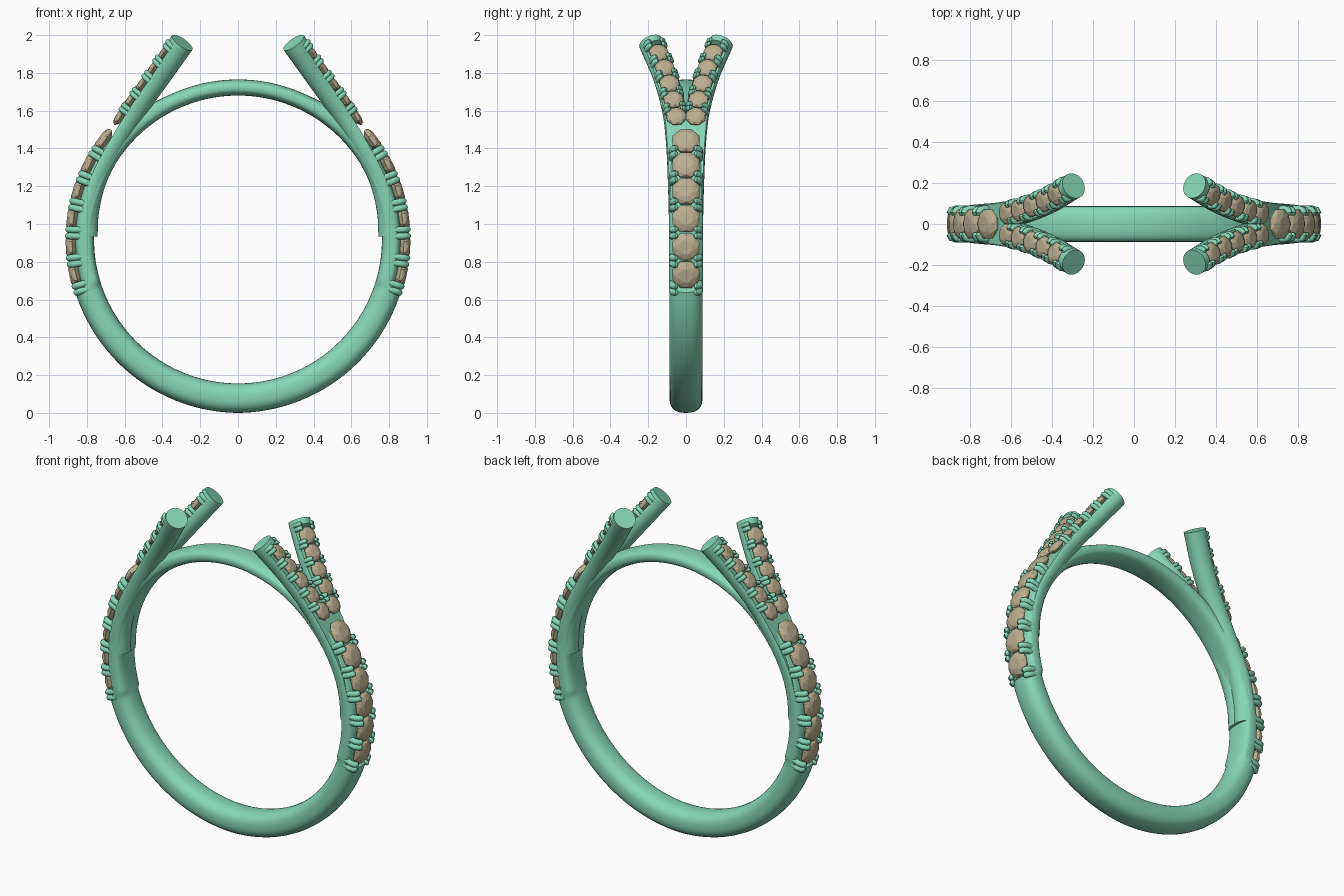
import bpy, bmesh, math
from mathutils import Vector as V

if "Cube" in bpy.data.objects:
    bpy.data.objects.remove(bpy.data.objects["Cube"])

CZ = 0.918  # height of the finger-hole centre


def material(name, col):
    m = bpy.data.materials.new(name)
    m.diffuse_color = (*col, 1)
    m.use_nodes = True
    m.node_tree.nodes["Principled BSDF"].inputs["Base Color"].default_value = m.diffuse_color
    return m


METAL = material("green_metal", (0.24, 0.68, 0.48))
STONE = material("tan_stone", (0.50, 0.43, 0.28))


def loft(bm, rings, closed=False):
    """Skin a list of point rings; cap both ends unless closed."""
    vs = [[bm.verts.new(p) for p in r] for r in rings]
    n = len(vs[0])
    for i in range(len(vs) if closed else len(vs) - 1):
        a, b = vs[i], vs[(i + 1) % len(vs)]
        for j in range(n):
            k = (j + 1) % n
            bm.faces.new((a[j], a[k], b[k], b[j]))
    if not closed:
        bm.faces.new(vs[0][::-1])
        bm.faces.new(vs[-1])


def finish(bm, name, mat, mirror=(False, False), smooth=True):
    if not smooth:
        bmesh.ops.triangulate(bm, faces=[f for f in bm.faces if len(f.verts) == 4])
    bmesh.ops.recalc_face_normals(bm, faces=bm.faces)
    me = bpy.data.meshes.new(name)
    bm.to_mesh(me)
    bm.free()
    ob = bpy.data.objects.new(name, me)
    bpy.context.collection.objects.link(ob)
    me.materials.append(mat)
    if any(mirror):
        md = ob.modifiers.new("mirror", 'MIRROR')
        md.use_axis = (mirror[0], mirror[1], False)
        md.use_mirror_merge = False
    if smooth:
        bpy.ops.object.select_all(action='DESELECT')
        ob.select_set(True)
        bpy.context.view_layer.objects.active = ob
        bpy.ops.object.shade_smooth_by_angle(angle=math.radians(40))
    return ob


def gem(bm, c, t, u, n, r):
    """Brilliant-cut stone: culet, girdle, crown and table."""
    rings = []
    for rad, h, off in ((.05, -.75, 0), (1, -.12, 0), (1, .02, 0), (.84, .2, .5), (.5, .33, 0)):
        rings.append([c + n * (h * r) + (t * math.cos(a) + u * math.sin(a)) * (rad * r)
                      for a in ((k + .5 + off) * math.tau / 8 for k in range(8))])
    loft(bm, rings)


def prong(bm, c, t, u, n, path, rad):
    """Claw that climbs the side of the band and bends over the stone. path = (u, n)."""
    pts = [V(p) for p in path]
    rings = []
    for i, p in enumerate(pts):
        d = (pts[min(i + 1, len(pts) - 1)] - pts[max(i - 1, 0)]).normalized()
        perp = u * -d.y + n * d.x
        k = rad * (.45 if i == len(pts) - 1 else 1)
        rings.append([c + u * p.x + n * p.y + (t * math.cos(a) + perp * math.sin(a)) * k
                      for a in (j * math.tau / 10 for j in range(10))])
    loft(bm, rings)


# Band: full shank below, recessed under the stones, thin bridge on top
bm = bmesh.new()
rings = []
N = 240
for i in range(N):
    a = i * 360 / N
    s = min(a, 360 - a)               # degrees away from the bottom
    if s < 73.5:
        ro, w, e = .918 - .013 * s / 73, .087, 2.5
    else:
        k = min(max((s - 130) / 25, 0), 1)
        ro, w, e = .862 - .015 * k, .09 - .005 * k, 3.2 - .7 * k
    ri = .762
    A = math.radians(a)
    rad = V((math.sin(A), 0, -math.cos(A)))
    ring = []
    for j in range(32):
        q = j * math.tau / 32
        c, sn = math.cos(q), math.sin(q)
        r = (ri + ro) / 2 + (ro - ri) / 2 * math.copysign(abs(c) ** (2 / e), c)
        ring.append(V((0, 0, CZ)) + rad * r + V((0, w * math.copysign(abs(sn) ** (2 / e), sn), 0)))
    rings.append(ring)
loft(bm, rings, True)
finish(bm, "band", METAL)

# Arm centre line, from the tip down into the band
ctrl = [V(p) for p in ((.295, .187, 1.96), (.42, .113, 1.785), (.55, .063, 1.605), (.66, .042, 1.43),
                       (.755, .033, 1.25), (.80, .028, 1.08), (.81, .025, .93))]
ext = [ctrl[0] * 2 - ctrl[1]] + ctrl + [ctrl[-1] * 2 - ctrl[-2]]
line = []
for i in range(1, len(ext) - 2):
    p0, p1, p2, p3 = ext[i - 1:i + 3]
    for k in range(24):
        x = k / 24
        line.append(.5 * (2 * p1 + (p2 - p0) * x + (2 * p0 - 5 * p1 + 4 * p2 - p3) * x * x
                          + (3 * p1 - p0 - 3 * p2 + p3) * x ** 3))
dist = [0]
for a, b in zip(line, line[1:]):
    dist.append(dist[-1] + (b - a).length)


def frame(i):
    t = (line[min(i + 1, len(line) - 1)] - line[max(i - 1, 0)]).normalized()
    ref = V((line[i].x, 0, line[i].z - CZ))
    n = (ref - t * ref.dot(t)).normalized()
    return line[i], t, n.cross(t), n


def at(s):
    return frame(min(range(len(line)), key=lambda i: abs(dist[i] - s)))


# Split arms: round rod with a flattened seat under the stones
bm = bmesh.new()
rings = []
for i in range(len(line)):
    c, t, u, n = frame(i)
    clip = .066 if dist[i] < .045 else .022
    rings.append([c + u * (.064 * math.cos(q)) + n * min(.066 * math.sin(q), clip)
                  for q in (j * math.tau / 28 for j in range(28))])
loft(bm, rings)
finish(bm, "split_arms", METAL, (True, True))

# Stones and claws along the arms
gems, claws = bmesh.new(), bmesh.new()
for k in range(5):
    c, t, u, n = at(.10 + .107 * k)
    gem(gems, c + n * .045, t, u, n, .055)
for k in range(5):
    c, t, u, n = at(.0465 + .107 * k)
    for side in (-1, 1):
        for o in (-.013, .013):
            prong(claws, c + t * o, t, u * side, n,
                  ((.050, 0), (.052, .035), (.046, .052), (.034, .058), (.026, .058)), .0135)
finish(gems, "arm_stones", STONE, (True, True), False)
finish(claws, "arm_claws", METAL, (True, True))

# Stones and claws along the side of the band
gems, claws = bmesh.new(), bmesh.new()
for k in range(12):
    A = math.radians(-17.1 + 4.85 * k)
    n, t, u = V((math.cos(A), 0, math.sin(A))), V((-math.sin(A), 0, math.cos(A))), V((0, 1, 0))
    c = V((0, 0, CZ))
    if k % 2:
        gem(gems, c + n * .887, t, u, n, .077)
    else:
        for side in (-1, 1):
            for o in (-.017, .017):
                prong(claws, c + t * o, t, u * side, n,
                      ((.072, .83), (.074, .872), (.068, .892), (.054, .899), (.042, .898)), .0175)
finish(gems, "band_stones", STONE, (True, False), False)
finish(claws, "band_claws", METAL, (True, False))
